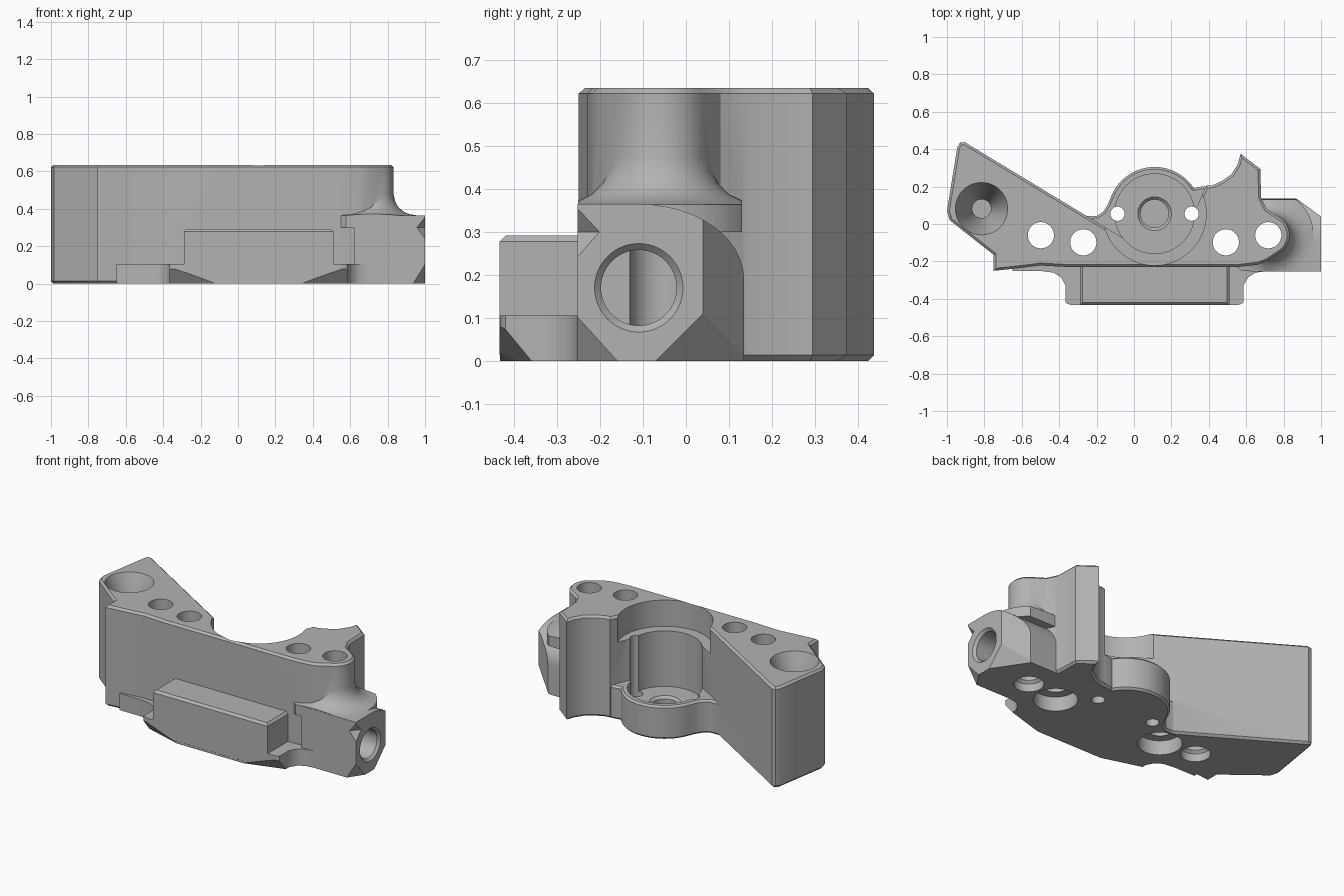
import bpy, bmesh
from math import cos, sin, pi, radians
from mathutils import Vector, Matrix

if "Cube" in bpy.data.objects:
    bpy.data.objects.remove(bpy.data.objects["Cube"])

grey = bpy.data.materials.new("plain_grey")
grey.use_nodes = True
grey.diffuse_color = (0.45, 0.45, 0.45, 1)
grey.node_tree.nodes["Principled BSDF"].inputs["Base Color"].default_value = grey.diffuse_color
TOP = 0.635
MID = 0.11          # x of the bore and of the pad's symmetry plane


def arc(cx, cy, rx, ry, a0, a1, n):
    angles = [radians(a0 + (a1 - a0) * i / n) for i in range(n + 1)]
    return [(cx + rx * cos(a), cy + ry * sin(a)) for a in angles]


def finish(bm, name):
    bmesh.ops.recalc_face_normals(bm, faces=bm.faces)
    mesh = bpy.data.meshes.new(name)
    bm.to_mesh(mesh)
    bm.free()
    mesh.materials.append(grey)
    obj = bpy.data.objects.new(name, mesh)
    bpy.context.collection.objects.link(obj)
    return obj


def trim(bm, co, normal):
    # slice away everything on the normal's side and close the gap
    geom = bm.verts[:] + bm.edges[:] + bm.faces[:]
    res = bmesh.ops.bisect_plane(bm, geom=geom, dist=1e-5, plane_co=co,
                                 plane_no=Vector(normal).normalized(), clear_outer=True)
    edges = [e for e in res["geom_cut"] if isinstance(e, bmesh.types.BMEdge)]
    if edges:
        bmesh.ops.holes_fill(bm, edges=edges, sides=0)


def prism(name, pts, z0, z1, chamfer=0.0, trims=(), frame=None):
    bm = bmesh.new()
    face = bm.faces.new([bm.verts.new((x, y, z0)) for x, y in pts])
    res = bmesh.ops.extrude_face_region(bm, geom=[face])
    moved = [v for v in res["geom"] if isinstance(v, bmesh.types.BMVert)]
    bmesh.ops.translate(bm, verts=moved, vec=(0, 0, z1 - z0))
    bmesh.ops.recalc_face_normals(bm, faces=bm.faces)
    if chamfer:
        rims = [e for e in bm.edges if abs(e.verts[0].co.z - e.verts[1].co.z) < 1e-6]
        bmesh.ops.bevel(bm, geom=rims, offset=chamfer, segments=1, affect='EDGES')
    if frame:
        bm.transform(frame)
    for co, normal in trims:
        trim(bm, co, normal)
    return finish(bm, name)


def lathe(name, profile, x, y, trims=(), frame=None, n=56):
    bm = bmesh.new()
    rings = [[bm.verts.new((x + r * cos(2 * pi * i / n), y + r * sin(2 * pi * i / n), z))
              for i in range(n)] for r, z in profile]
    for a, b in zip(rings, rings[1:]):
        for i in range(n):
            j = (i + 1) % n
            bm.faces.new((a[i], a[j], b[j], b[i]))
    bm.faces.new(rings[0])
    bm.faces.new(rings[-1])
    if frame:
        bm.transform(frame)
    for co, normal in trims:
        trim(bm, co, normal)
    return finish(bm, name)


def combine(target, other, operation):
    mod = target.modifiers.new("join", 'BOOLEAN')
    mod.operation = operation
    mod.solver = 'EXACT'
    mod.object = other
    bpy.context.view_layer.objects.active = target
    bpy.ops.object.modifier_apply(modifier=mod.name)
    bpy.data.objects.remove(other)


# main wall: wing on one side, hooked horn on the other
outline = [(-0.75, -0.25), (-0.62, -0.237), (-0.5, -0.222), (-0.35, -0.23), (0.55, -0.23), (0.66, -0.218)]
outline += [(0.71, -0.2)] + arc(0.72, -0.06, 0.112, 0.112, -60, 60, 12)
outline += [(0.71, 0.08), (0.68, 0.14), (0.675, 0.295), (0.57, 0.375), (0.555, 0.32), (0.52, 0.265),
            (0.47, 0.23), (0.42, 0.207), (0.385, 0.205), (0.34, 0.1), (0.28, 0.03), (0.11, -0.08),
            (-0.05, -0.08), (-0.88, 0.422), (-0.905, 0.438), (-0.93, 0.435), (-0.945, 0.41),
            (-1.0, 0.07), (-0.985, 0.02), (-0.75, -0.165)]
body = prism("bracket_body", outline, 0, TOP, 0.013)

# low round boss behind the bore
boss_pts = [(-0.32, 0.06), (-0.3, -0.18), (0.5, -0.18), (0.5, 0.2), (0.4, 0.202), (0.36, 0.2)]
boss_pts += arc(MID, 0.055, 0.25, 0.25, 33, 160, 24)
boss_pts += [(-0.14, 0.105), (-0.165, 0.065), (-0.2, 0.043), (-0.25, 0.042)]
boss = prism("boss", boss_pts, 0, 0.21, 0.012)

# front ledge and pad share the cuts under their outer corners
corner_cuts = [((MID + s * 0.24, -0.43, 0), (s / 0.235, -1 / 0.07, -1 / 0.085)) for s in (-1, 1)]
half = [(0.475, -0.42), (0.475, -0.33), (0.5, -0.285), (0.54, -0.26), (0.62, -0.25), (0.76, -0.25), (0.76, -0.15)]
half = [(0.445, -0.433), (0.465, -0.427)] + half
ledge_pts = [(MID + x, y) for x, y in half] + [(MID - x, y) for x, y in reversed(half)]
ledge = prism("front_ledge", ledge_pts, 0, 0.105, 0, corner_cuts)
pad = prism("front_pad", [(-0.29, -0.434), (0.51, -0.434), (0.51, -0.19), (-0.29, -0.19)],
            0, 0.292, 0.014, corner_cuts)

# side port block, profile in the y-z plane with trimmed outer corners
along_x = Matrix(((0, 0, 1, 0), (1, 0, 0, 0), (0, 1, 0, 0), (0, 0, 0, 1)))
port_pts = [(-0.253, 0), (0.135, 0)] + arc(-0.11, 0.19, 0.245, 0.175, 0, 90, 12) + [(-0.253, 0.365)]
port = prism("side_port", port_pts, 0.62, 1.0, 0, [
    ((1, 0.04, 0.1), (0.095, 0.13, 0)),
    ((1, 0.04, 0.11), (0.195, 0.13, -0.13)),
    ((1, -0.16, 0), (16, -11, -10))], along_x)

# flared fillet from the wall's rounded end down to the port
flare = lathe("port_flare", [(0.24, 0.3), (0.24, 0.364), (0.195, 0.371), (0.16, 0.388), (0.135, 0.412),
                             (0.12, 0.44), (0.111, 0.48), (0.1, 0.5)], 0.72, -0.06,
              [((0, -0.252, 0), (0, -1, 0)), ((0, 0.13, 0), (0, 1, 0))])

for part in (boss, ledge, pad, port, flare):
    combine(body, part, 'UNION')

# bore with wider mouth, blind centre hole, conical pocket in the wing
cutters = [
    lathe("bore", [(0.213, 0.12), (0.213, 0.47), (0.276, 0.47), (0.276, 0.7)], MID, 0.055),
    lathe("centre_hole", [(0.075, 0.05), (0.075, 0.105), (0.095, 0.125), (0.095, 0.15)], MID, 0.055),
    lathe("wing_cone", [(0.05, 0.3), (0.05, 0.4), (0.14, TOP), (0.14, 0.7)], -0.815, 0.082),
    lathe("port_bore", [(0.088, 0.72), (0.088, 0.985), (0.104, 1.001), (0.104, 1.05)],
          -0.11, 0.17, (), along_x)]
for s in (-1, 1):
    cutters.append(lathe("pin_hole", [(0.038, -0.1), (0.038, 0.7)], MID + s * 0.198, 0.055))
    cutters.append(lathe("outer_bolt_hole", [(0.085, -0.1), (0.085, 0.05), (0.07, 0.065), (0.07, 0.7)],
                         MID + s * 0.608, -0.06))
    cutters.append(lathe("inner_bolt_hole", [(0.125, -0.1), (0.125, 0.09), (0.07, 0.09), (0.07, 0.7)],
                         MID + s * 0.381, -0.098))

# small notch on the port's front edge
bm = bmesh.new()
for p in ((1.01, -0.26, 0.375), (1.01, -0.26, 0.22), (1.01, -0.19, 0.3), (0.95, -0.26, 0.3)):
    bm.verts.new(p)
bmesh.ops.convex_hull(bm, input=bm.verts)
cutters.append(finish(bm, "port_notch"))

for cutter in cutters:
    combine(body, cutter, 'DIFFERENCE')

bpy.ops.object.select_all(action='DESELECT')
body.select_set(True)
bpy.context.view_layer.objects.active = body
bpy.ops.object.shade_smooth_by_angle(angle=radians(30))
